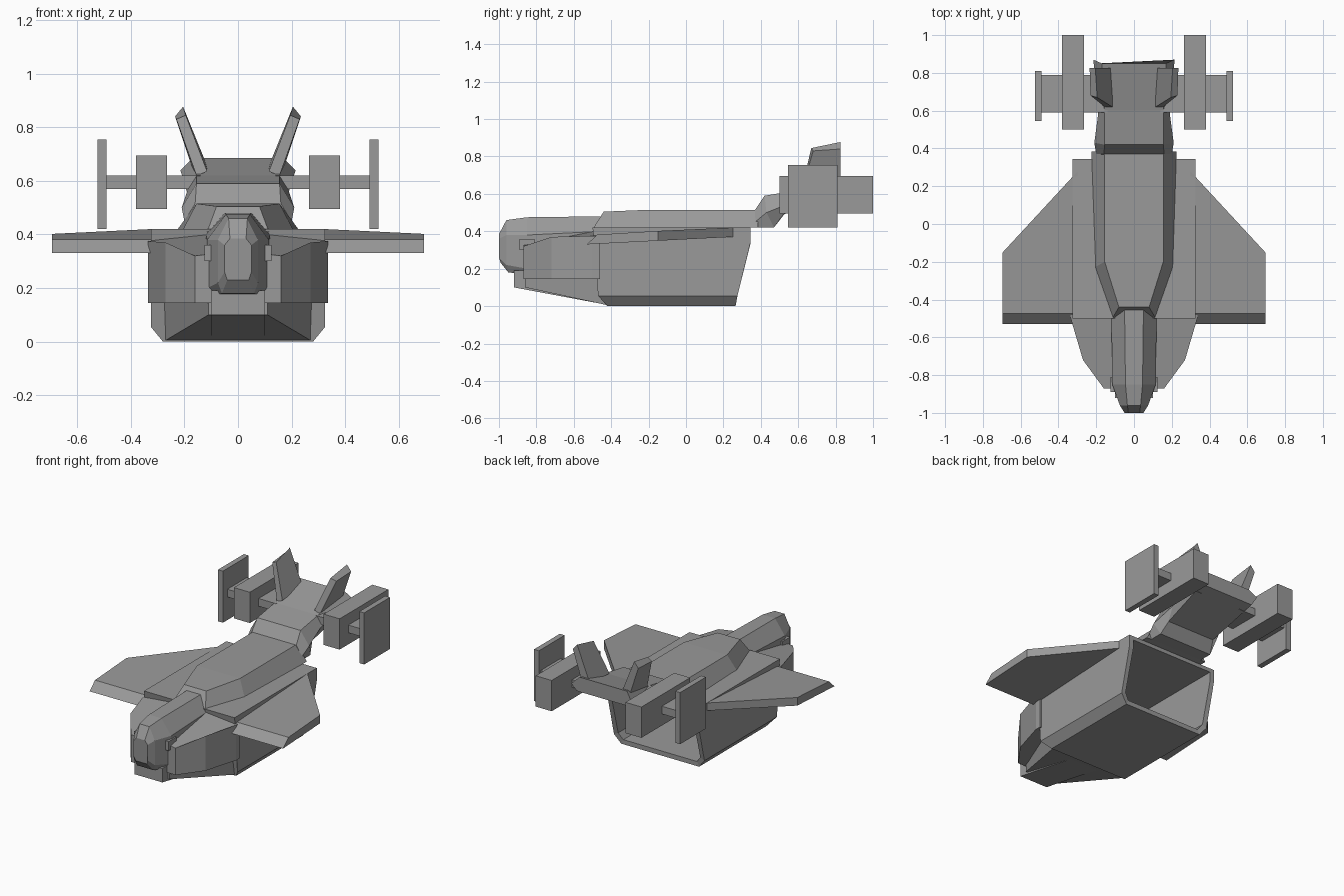
import bpy
import bmesh

default = bpy.data.objects.get("Cube")
if default:
    bpy.data.objects.remove(default, do_unlink=True)

grey = bpy.data.materials.new("hull_grey")
grey.use_nodes = True
colour = (0.32, 0.32, 0.32, 1)
grey.diffuse_color = colour
grey.node_tree.nodes["Principled BSDF"].inputs["Base Color"].default_value = colour


def loft(name, rings, mirror=False):
    """Skin a row of closed rings and cap both ends."""
    bm = bmesh.new()
    rows = [[bm.verts.new(p) for p in ring] for ring in rings]
    n = len(rows[0])
    for a, b in zip(rows, rows[1:]):
        for i in range(n):
            j = (i + 1) % n
            bm.faces.new((a[i], a[j], b[j], b[i]))
    bm.faces.new(rows[0])
    bm.faces.new(rows[-1])
    bmesh.ops.recalc_face_normals(bm, faces=bm.faces)
    mesh = bpy.data.meshes.new(name)
    bm.to_mesh(mesh)
    bm.free()
    mesh.materials.append(grey)
    obj = bpy.data.objects.new(name, mesh)
    bpy.context.collection.objects.link(obj)
    if mirror:
        obj.modifiers.new("Mirror", "MIRROR").use_mirror_merge = False
    return obj


def both(half):
    """Complete a half ring across the centre plane."""
    return half + [(-x, y, z) for x, y, z in reversed(half)]


def box_pair(name, xs, ys, zs):
    rings = [[(x, ys[0], zs[0]), (x, ys[1], zs[0]), (x, ys[1], zs[1]), (x, ys[0], zs[1])]
             for x in xs]
    return loft(name, rings, mirror=True)


# Cargo hull: outer skin, slanted rear rim, then the hollow bay
outer = [(.325, .42), (.325, .34), (.325, .055), (.28, 0)]
inner = [(.295, .395), (.295, .335), (.295, .07), (.265, .03)]
rear = [.345, .345, .275, .265]
front = [-.5, -.49, -.47, -.42]
loft("cargo_hull", [
    both([(x, y, z) for (x, z), y in zip(outer, front)]),
    both([(x, y, z) for (x, z), y in zip(outer, rear)]),
    both([(x, y, z) for (x, z), y in zip(inner, rear)]),
    both([(x, -.35, z) for x, z in inner]),
])

# Raised spine along the back
loft("spine", [
    both([(.08, -.44, .505), (.115, -.5, .41)]),
    both([(.155, -.2, .515), (.21, -.23, .41)]),
    both([(.155, .385, .515), (.225, .385, .42)]),
])

# Tail boom rising to the rear deck
loft("tail_boom", [
    both([(.16, .37, .515), (.2, .37, .45), (.19, .36, .42)]),
    both([(.155, .42, .59), (.21, .43, .5), (.19, .47, .42)]),
    both([(.155, .6, .62), (.19, .58, .56), (.17, .52, .49)]),
    both([(.17, .85, .685), (.215, .87, .64), (.19, .85, .59)]),
])

# Cockpit and nose
loft("cockpit", [
    both([(.05, -.45, .48), (.12, -.45, .4), (.12, -.45, .2), (.1, -.45, .15)]),
    both([(.045, -.85, .475), (.115, -.85, .38), (.115, -.85, .2), (.09, -.85, .17)]),
    both([(.035, -.96, .46), (.075, -.96, .38), (.075, -.96, .22), (.06, -.95, .18)]),
    both([(.03, -1, .385), (.05, -1, .36), (.05, -1, .26), (.04, -.99, .23)]),
])
loft("chin", [
    both([(.1, -.92, .19), (.1, -.92, .1)]),
    both([(.1, -.44, .19), (.1, -.44, .01)]),
])
loft("belly_wedge", [
    both([(.11, -.86, .16), (.11, -.86, .1)]),
    both([(.28, -.44, .16), (.27, -.42, .005)]),
])

# Cheek armour either side of the cockpit
cheek = [(.08, -.87, .33, .08), (.16, -.87, .32, .16), (.27, -.72, .37, .27),
         (.335, -.5, .375, .335), (.335, -.46, .375, .335), (.08, -.46, .41, .08)]
loft("cheek_armour", [
    [(x, y, .145) for x, y, z, _ in cheek],
    [(x, y, z) for x, y, z, _ in cheek],
], mirror=True)
box_pair("nose_sensor", (.08, .125), (-.89, -.81), (.3, .36))


# Main wings with a drooped leading edge
def wing_section(x, back):
    t = (back + .53) / .78
    return [(x, -.53, .33), (x, -.475, .382),
            (x, back, .385 + .035 * t), (x, back, .33 + .04 * t)]


loft("main_wing", [wing_section(.3, .275), wing_section(.325, .25),
                   wing_section(.695, -.15)], mirror=True)

# Tail engines, their stub wings and end plates
box_pair("stub_wing", (.14, .5), (.59, .79), (.57, .62))
box_pair("engine_pod", (.265, .38), (.5, 1), (.495, .695))
box_pair("end_plate", (.49, .525), (.545, .81), (.42, .755))

# Canted tail fins
loft("tail_fin", [
    [(.115, .62, .635), (.115, .825, .655), (.165, .825, .63), (.155, .62, .62)],
    [(.195, .67, .845), (.205, .825, .877), (.235, .825, .84), (.23, .68, .83)],
], mirror=True)
